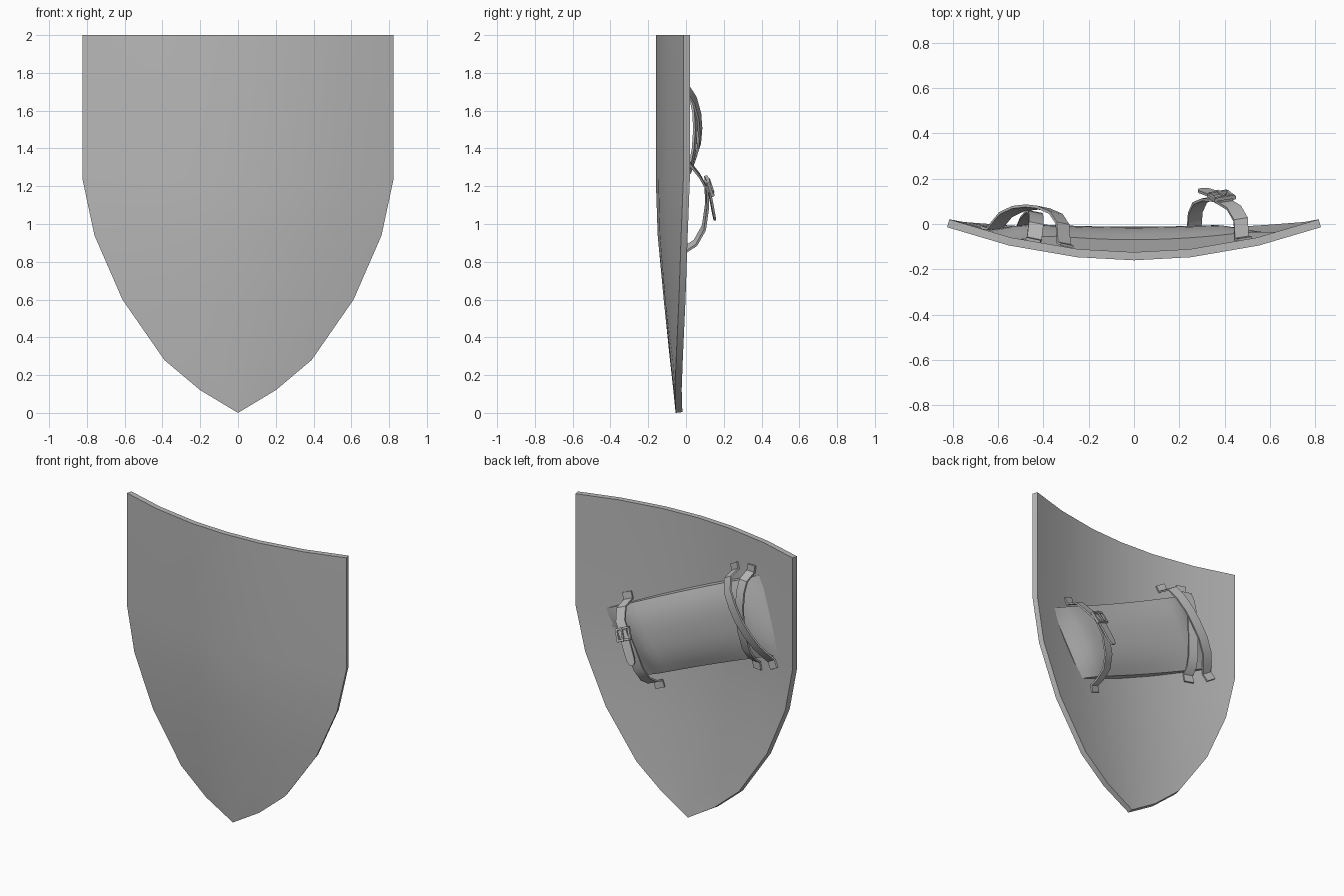
import bpy, bmesh, math
from mathutils import Vector, Matrix

if "Cube" in bpy.data.objects:
    bpy.data.objects.remove(bpy.data.objects["Cube"])

CURVE = 0.215     # sideways curvature of the shield
THICK = 0.036

grey = bpy.data.materials.new("dark_grey")
grey.diffuse_color = (.48, .48, .48, 1)
grey.use_nodes = True
grey.node_tree.nodes["Principled BSDF"].inputs["Base Color"].default_value = grey.diffuse_color


def link(name, verts, faces, thick=0.0, offset=0.0, smooth=35):
    me = bpy.data.meshes.new(name)
    me.from_pydata([tuple(v) for v in verts], [], faces)
    me.materials.append(grey)
    ob = bpy.data.objects.new(name, me)
    bpy.context.collection.objects.link(ob)
    bpy.ops.object.select_all(action='DESELECT')
    ob.select_set(True)
    bpy.context.view_layer.objects.active = ob
    if thick:
        m = ob.modifiers.new("thickness", 'SOLIDIFY')
        m.thickness, m.offset = thick, offset
        bpy.ops.object.modifier_apply(modifier=m.name)
    bpy.ops.object.shade_smooth_by_angle(angle=math.radians(smooth))
    return ob


# shield board: (z, half width, centre-line y) rows
ROWS = [(2.0, .824, -.16), (1.24, .824, -.16), (.94, .76, -.15), (.60, .612, -.118),
        (.28, .39, -.085), (.12, .20, -.067), (0, 0, -.055)]
COLS = [-1, -.67, -.305, 0, .305, .67, 1]


def back_y(x, z):
    for (z1, _, y1), (z0, _, y0) in zip(ROWS, ROWS[1:]):
        if z >= z0:
            return y0 + (y1 - y0) * (z - z0) / (z1 - z0) + CURVE * x * x + THICK
    return ROWS[-1][2]


verts, faces, n = [], [], len(COLS)
for z, w, y in ROWS[:-1]:
    verts += [(f * w, y + CURVE * (f * w) ** 2, z) for f in COLS]
tip = len(verts)
verts.append((0, ROWS[-1][2], 0))
for r in range(len(ROWS) - 1):
    for c in range(n - 1):
        a, b = r * n + c, (r + 1) * n + c
        faces.append((a, b, b + 1, a + 1) if r < len(ROWS) - 2 else (a, tip, a + 1))
link("shield_board", verts, faces, THICK, -1)

# arm pad: tilted cushion with upright long sides and a softly domed back
TL, BL = Vector((.65, 1.24)), Vector((.37, .85))
TR, BR = Vector((-.51, 1.77)), Vector((-.70, 1.30))
NU = 20
PROFILE = ([(-1, 0)] + [(t / 5, .5 + .5 * (1 - abs(t / 5) ** 2.5)) for t in range(-5, 6)]
           + [(1, 0)])
m = len(PROFILE)
verts, faces = [], []
for i in range(NU + 1):
    u = i / NU
    end = math.sin(min(1, min(u, 1 - u) / .16) * math.pi / 2)
    for t, h in PROFILE:
        p = BL.lerp(BR, u).lerp(TL.lerp(TR, u), (t + 1) / 2)
        base = back_y(p.x, p.y) - .002
        top = -.012 + .06 * p.x ** 2
        verts.append((p.x, base + max(0, top - base) * (.03 + .97 * end) * h, p.y))
for i in range(NU):
    for j in range(m - 1):
        a = i * m + j
        faces.append((a, a + m, a + m + 1, a + 1))
# underside and end caps
for i in range(NU):
    a = i * m
    faces.append((a, a + m - 1, a + 2 * m - 1, a + m))
faces += [tuple(range(m)), tuple(range(NU * m + m - 1, NU * m - 1, -1))]
link("arm_pad", verts, faces, smooth=50)


# leather straps: flat ribbons along a path
def side_dir(path):
    chord = Vector(path[-1]) - Vector(path[0])
    chord.y = 0
    mx = (path[0][0] + path[-1][0]) / 2
    return chord.cross(Vector((-2 * CURVE * mx, 1, 0))).normalized()


def strap(name, path, side=None, width=.066, taper=None):
    side = side or side_dir(path)
    taper = taper or [1] * len(path)
    vs, fs = [], []
    for p, t in zip(path, taper):
        vs += [Vector(p) - side * width / 2 * t, Vector(p) + side * width / 2 * t]
    for i in range(len(path) - 1):
        fs.append((2 * i, 2 * i + 1, 2 * i + 3, 2 * i + 2))
    return link(name, vs, fs, .012, 0)


strap("cross_strap_long", [
    (-.295, -.095, 1.785), (-.31, -.088, 1.745), (-.315, 0, 1.725), (-.345, .045, 1.655),
    (-.40, .069, 1.57), (-.45, .075, 1.49), (-.51, .068, 1.41), (-.565, .042, 1.33),
    (-.60, 0, 1.27), (-.622, -.028, 1.235), (-.650, -.018, 1.19)])
strap("cross_strap_short", [
    (-.445, -.071, 1.82), (-.44, -.068, 1.775), (-.432, 0, 1.735), (-.432, .03, 1.67),
    (-.435, .046, 1.59), (-.44, .05, 1.50), (-.45, .043, 1.40), (-.47, .020, 1.28),
    (-.485, -.015, 1.22), (-.49, -.056, 1.185), (-.50, -.055, 1.135)])
grip = [(.49, -.066, 1.39), (.475, -.062, 1.345), (.47, .02, 1.32), (.44, .072, 1.255),
        (.38, .108, 1.19), (.33, .112, 1.10), (.29, .095, .98), (.27, .05, .90),
        (.265, -.02, .855), (.262, -.078, .84), (.25, -.082, .795)]
side = side_dir(grip)
strap("buckle_strap", grip, side)
strap("strap_tongue", [(.41, .105, 1.225), (.375, .122, 1.18), (.335, .138, 1.10),
                       (.312, .146, 1.055), (.302, .150, 1.035), (.296, .152, 1.022)],
      side, .06, [1, 1, 1, .95, .75, .35])

# buckle: rectangular frame and prong, aligned with the strap
T = Vector((-.055, .025, -.075))
T = (T - side * T.dot(side)).normalized()
N = side.cross(T)
if N.y < 0:
    N = -N
centre = Vector((.385, .122, 1.20))


def bar(bm, at, size):
    rot = Matrix((side, T, N)).transposed().to_4x4()
    pos = centre + side * at[0] + T * at[1] + N * at[2]
    bmesh.ops.create_cube(bm, size=1, matrix=Matrix.Translation(pos) @ rot
                          @ Matrix.Diagonal((*size, 1)))


bm = bmesh.new()
for s in (-1, 1):
    bar(bm, (s * .044, 0, 0), (.014, .085, .016))
    bar(bm, (0, s * .036, .004), (.088, .014, .016))
bar(bm, (0, 0, .012), (.01, .085, .01))
bmesh.ops.recalc_face_normals(bm, faces=bm.faces)
me = bpy.data.meshes.new("buckle")
bm.to_mesh(me)
bm.free()
me.materials.append(grey)
bpy.context.collection.objects.link(bpy.data.objects.new("buckle", me))
